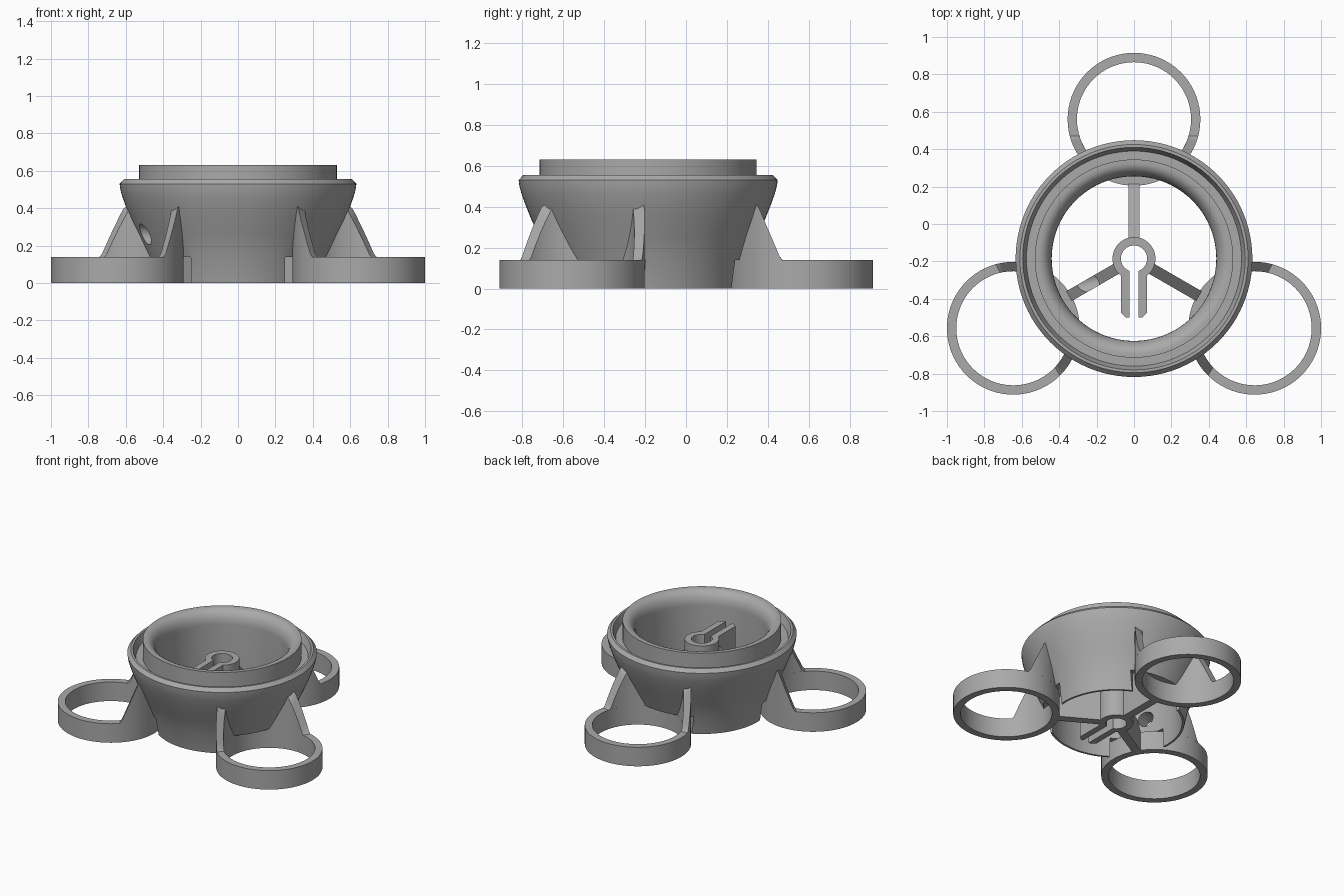
import bpy, bmesh
from math import pi, sin, cos, radians, atan2
from mathutils import Matrix, Vector

if "Cube" in bpy.data.objects:
    bpy.data.objects.remove(bpy.data.objects["Cube"])

CY = -0.185            # bowl axis
RING_D = 0.745         # bowl axis to foot ring axis
R_IN, R_OUT = 0.305, 0.355
RING_H = 0.14
ANGLES = [radians(a) for a in (90, 210, 330)]

grey = bpy.data.materials.new("mid grey plastic")
grey.use_nodes = True
COLOUR = (0.4, 0.4, 0.4, 1)
grey.diffuse_color = COLOUR
grey.node_tree.nodes["Principled BSDF"].inputs["Base Color"].default_value = COLOUR


def finish(name, bm, angle=0.0):
    """Turn a bmesh built around the bowl axis into a placed object."""
    bmesh.ops.remove_doubles(bm, verts=bm.verts, dist=1e-5)
    bmesh.ops.recalc_face_normals(bm, faces=bm.faces)
    bm.transform(Matrix.Translation((0, CY, 0)) @ Matrix.Rotation(angle, 4, 'Z'))
    me = bpy.data.meshes.new(name)
    bm.to_mesh(me)
    bm.free()
    me.materials.append(grey)
    ob = bpy.data.objects.new(name, me)
    bpy.context.scene.collection.objects.link(ob)
    return ob


def lathe(profile, steps=96, centre=0.0):
    """Revolve a closed (radius, z) profile."""
    bm = bmesh.new()
    verts = [bm.verts.new((r, 0, z)) for r, z in profile]
    edges = [bm.edges.new((a, b)) for a, b in zip(verts, verts[1:] + verts[:1])]
    bmesh.ops.spin(bm, geom=verts + edges, cent=(0, 0, 0), axis=(0, 0, 1),
                   angle=2 * pi, steps=steps, use_merge=True)
    bm.transform(Matrix.Translation((centre, 0, 0)))
    return bm


def prism(points, depth):
    """Extrude a closed loop of 3D points along a vector."""
    bm = bmesh.new()
    face = bm.faces.new([bm.verts.new(p) for p in points])
    new = bmesh.ops.extrude_face_region(bm, geom=[face], use_keep_orig=True)["geom"]
    bmesh.ops.translate(bm, vec=depth, verts=[v for v in new if isinstance(v, bmesh.types.BMVert)])
    return bm


def cylinder(radius, height, matrix):
    bm = bmesh.new()
    bmesh.ops.create_cone(bm, cap_ends=True, segments=64, radius1=radius,
                          radius2=radius, depth=height, matrix=matrix)
    return bm


def cut(ob, cutter):
    cutter.hide_render = True
    cutter.hide_viewport = True
    mod = ob.modifiers.new("cut", 'BOOLEAN')
    mod.operation = 'DIFFERENCE'
    mod.solver = 'EXACT'
    mod.object = cutter


def smooth(ob):
    bpy.ops.object.select_all(action='DESELECT')
    ob.select_set(True)
    bpy.context.view_layer.objects.active = ob
    bpy.ops.object.shade_smooth_by_angle(angle=radians(30))


# Bowl: flared outside, grooved rim, raised lip rounding into the bore
outer = [(0.455, 0), (0.485, 0.14), (0.535, 0.26), (0.572, 0.34), (0.6, 0.41),
         (0.618, 0.46), (0.629, 0.5), (0.633, 0.53), (0.61, 0.555), (0.595, 0.555),
         (0.575, 0.5), (0.53, 0.5), (0.53, 0.63), (0.51, 0.63)]
lip = [(0.44 + 0.07 * cos(a), 0.53 + 0.1 * sin(a))
       for a in (pi / 2 * i / 8 for i in range(1, 8))]
lip = [(0.51 - 0.07 * sin(pi / 2 * i / 8), 0.53 + 0.1 * cos(pi / 2 * i / 8))
       for i in range(1, 9)]
bowl = finish("bowl", lathe(outer + lip + [(0.44, 0)]))
smooth(bowl)

# Clearance pockets around the foot rings
for i, a in enumerate(ANGLES):
    pocket = cylinder(0.395, 2 * RING_H, Matrix.Translation((RING_D, 0, 0)))
    cut(bowl, finish(f"pocket_cutter_{i + 1}", pocket, a))

# Oblique cable hole through the bowl wall and one spoke
p, q = Vector((-0.66, -0.246, 0.26)), Vector((-0.19, -0.112, 0.26))
turn = (q - p).to_track_quat('Z', 'Y').to_matrix().to_4x4()
hole = finish("cable_hole_cutter",
              cylinder(0.055, (q - p).length, Matrix.Translation((p + q) / 2) @ turn))
cut(bowl, hole)


# Fin: part of the ring wall rising to the bowl with a sloped top
def fin(side):
    bm = bmesh.new()
    rows = []
    peak = (0.535, 0.41)
    steps = 24
    for i in range(steps + 1):
        t = radians(25 + 55 * i / steps)
        row = []
        for r in (R_IN, R_OUT):
            u, v = RING_D - r * cos(t), side * r * sin(t)
            top = min(peak[1], max(RING_H, peak[1] - 2.35 * (u - peak[0])))
            row += [bm.verts.new((u, v, RING_H - 0.001)), bm.verts.new((u, v, top))]
        rows.append([row[0], row[1], row[3], row[2]])
    for a, b in zip(rows, rows[1:]):
        for k in range(4):
            n = (k + 1) % 4
            bm.faces.new((a[k], a[n], b[n], b[k]))
    bm.faces.new(rows[0])
    bm.faces.new(rows[-1])
    return bm


# Foot rings, fins and spokes, repeated three times
for i, a in enumerate(ANGLES):
    ring = lathe([(R_IN, 0), (R_OUT, 0), (R_OUT, RING_H), (R_IN, RING_H)], 72, RING_D)
    smooth(finish(f"foot_ring_{i + 1}", ring, a))
    for side, label in ((1, "a"), (-1, "b")):
        smooth(finish(f"fin_{i + 1}{label}", fin(side), a))
    w = 0.03
    side_shape = [(0.09, -w, 0), (0.4, -w, 0), (0.4, -w, 0.14), (0.09, -w, 0.45)]
    spoke = finish(f"spoke_{i + 1}", prism(side_shape, (0, 2 * w, 0)), a)
    if i == 1:
        cut(spoke, hole)

# Split hub
HUB_H = 0.49
hub = finish("hub", lathe([(0.07, 0), (0.115, 0), (0.115, HUB_H), (0.07, HUB_H)], 48))
smooth(hub)
slot = [(-0.025, -0.2, -0.1), (0.025, -0.2, -0.1), (0.025, 0, -0.1), (-0.025, 0, -0.1)]
cut(hub, finish("slot_cutter", prism(slot, (0, 0, 1))))

# Clamp plates either side of the slot
for s, label in ((1, "left"), (-1, "right")):
    plan = [(s * 0.025, -0.09, 0), (s * 0.07, -0.09, 0), (s * 0.07, -0.29, 0),
            (s * 0.045, -0.315, 0), (s * 0.025, -0.315, 0)]
    finish(f"clamp_plate_{label}", prism(plan, (0, 0, HUB_H)))
